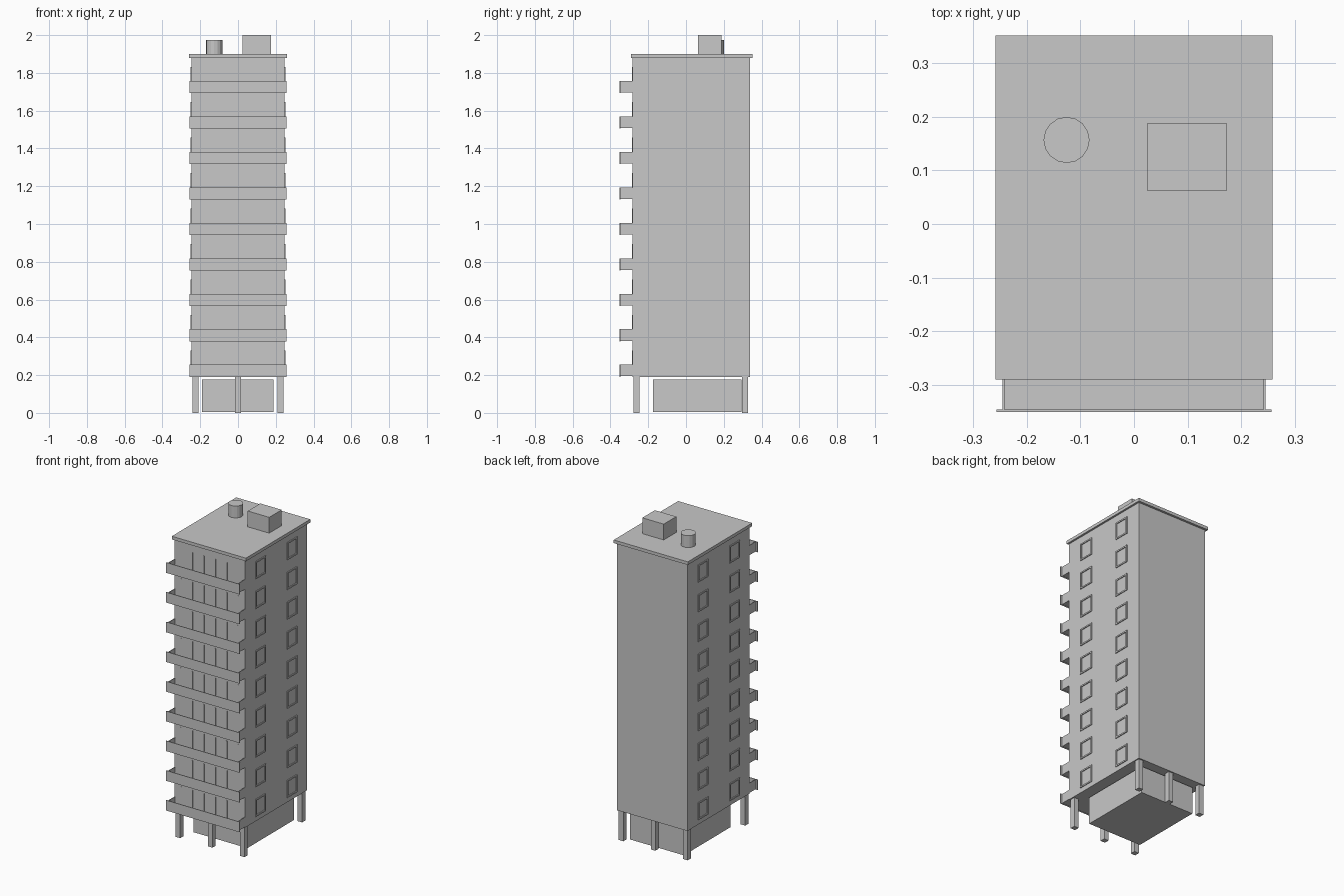
import bpy, bmesh, math
from mathutils import Matrix, Vector

if "Cube" in bpy.data.objects:
    bpy.data.objects.remove(bpy.data.objects["Cube"])


def material(name, v):
    m = bpy.data.materials.new(name)
    m.diffuse_color = (v, v, v, 1)
    m.use_nodes = True
    m.node_tree.nodes["Principled BSDF"].inputs["Base Color"].default_value = m.diffuse_color
    return m


GREY = material("concrete grey", 0.58)


def boxes(name, specs):
    """One object made of boxes given as (x0, x1, y0, y1, z0, z1)."""
    bm = bmesh.new()
    for x0, x1, y0, y1, z0, z1 in specs:
        c = Vector(((x0 + x1) / 2, (y0 + y1) / 2, (z0 + z1) / 2))
        s = Matrix.Diagonal((x1 - x0, y1 - y0, z1 - z0, 1))
        bmesh.ops.create_cube(bm, size=1, matrix=Matrix.Translation(c) @ s)
    return finish(name, bm)


def finish(name, bm):
    me = bpy.data.meshes.new(name)
    bm.to_mesh(me)
    bm.free()
    me.materials.append(GREY)
    ob = bpy.data.objects.new(name, me)
    bpy.context.collection.objects.link(ob)
    return ob


FLOORS, BASE, STEP = 9, 0.19, 0.1878
W, Y0, Y1, TOP = 0.247, -0.283, 0.338, 1.88
levels = [BASE + i * STEP for i in range(FLOORS)]

# Main volumes
boxes("tower_body", [(-W, W, Y0, Y1, BASE, TOP)])
boxes("roof_slab", [(-0.259, 0.259, -0.291, 0.352, TOP, 1.9)])
boxes("ground_floor_lobby", [(-0.19, 0.188, -0.175, 0.293, 0.004, 0.177)])

# Six columns
boxes("columns", [(x - 0.016, x + 0.016, y - 0.016, y + 0.016, 0, BASE)
                  for x in (-0.226, 0, 0.224) for y in (-0.262, 0.313)])

# Rooftop
boxes("stair_housing", [(0.024, 0.174, 0.063, 0.188, 1.9, 2.0)])
bm = bmesh.new()
bmesh.ops.create_cone(bm, cap_ends=True, segments=16, radius1=0.043, radius2=0.043,
                      depth=0.075, matrix=Matrix.Translation((-0.126, 0.157, 1.9375)))
finish("water_tank", bm)

# Balconies: slab, overlapping front parapet and two inset end panels
slabs, fronts, ends = [], [], []
for z in levels:
    slabs.append((-0.246, 0.246, -0.348, Y0, z + 0.004, z + 0.012))
    fronts.append((-0.257, 0.257, -0.351, -0.347, z, z + 0.065))
    for s in (-1, 1):
        a, b = sorted((s * 0.242, s * 0.246))
        ends.append((a, b, -0.348, Y0, z + 0.004, z + 0.065))
boxes("balcony_slabs", slabs)
boxes("balcony_parapets", fronts)
boxes("balcony_end_panels", ends)

# Side window frames, two columns on each side wall
frames = []
F = 0.009
for z in levels:
    z0, z1 = z + 0.03, z + 0.14
    for s in (-1, 1):
        a, b = sorted((s * (W - 0.002), s * (W + 0.005)))
        for y0, y1 in ((-0.18, -0.08), (0.135, 0.235)):
            frames += [(a, b, y0, y1, z0, z0 + F), (a, b, y0, y1, z1 - F, z1),
                       (a, b, y0, y0 + F, z0 + F, z1 - F),
                       (a, b, y1 - F, y1, z0 + F, z1 - F)]
boxes("side_window_frames", frames)

# Slim mullions on the balcony wall
boxes("balcony_mullions", [(x - 0.003, x + 0.003, Y0 - 0.002, Y0 + 0.002, z + 0.012, z + 0.14)
                           for z in levels for x in (-0.2, -0.12, -0.04, 0.04, 0.12, 0.2)])
